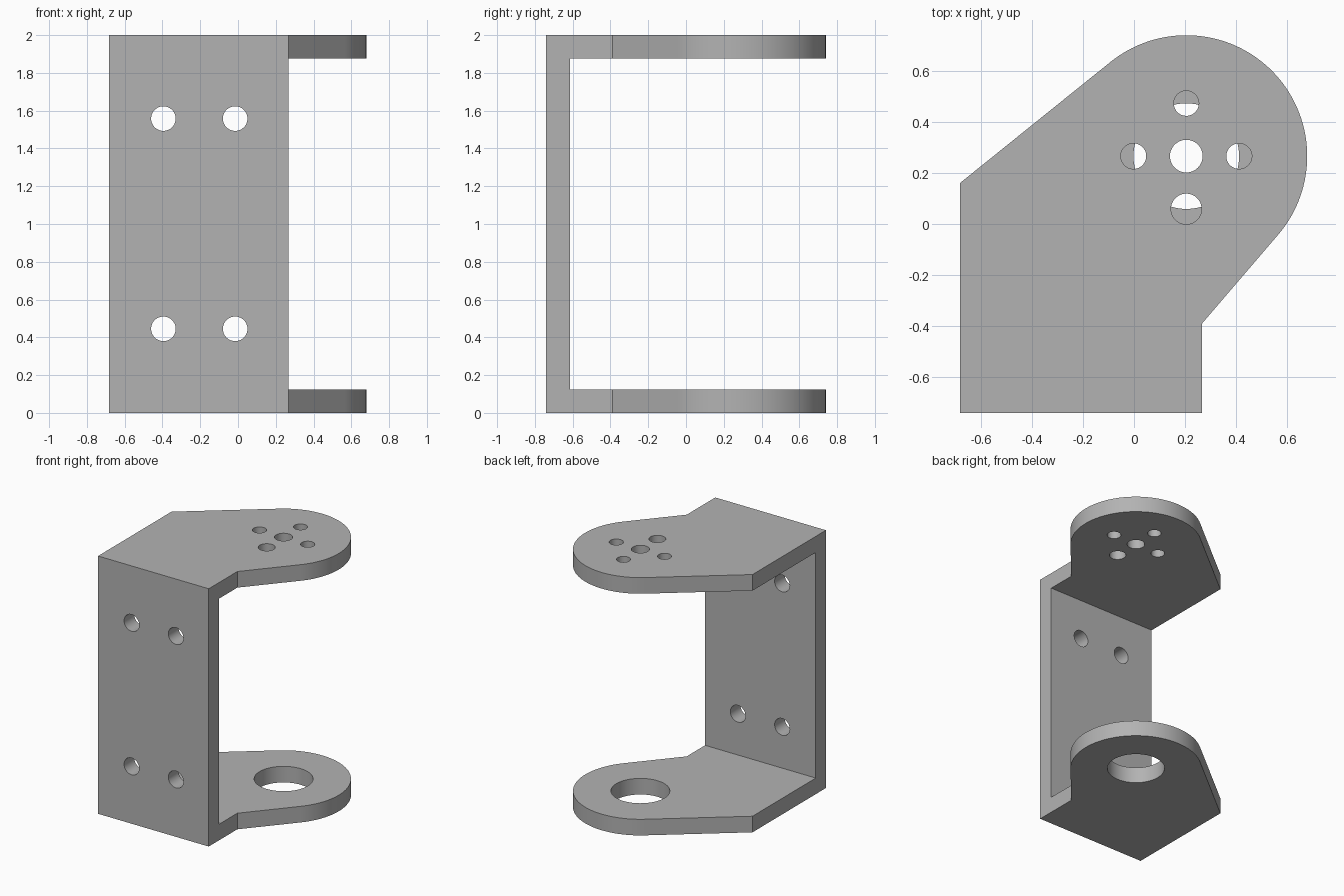
import bpy, bmesh
from math import pi, cos, sin, atan2, acos, hypot, radians

cube = bpy.data.objects.get("Cube")
if cube:
    bpy.data.objects.remove(cube, do_unlink=True)

LEFT, RIGHT, FRONT, HEIGHT, THICK = -0.683, 0.267, -0.74, 2.0, 0.125
CX, CY, R = 0.205, 0.266, 0.474      # centre and radius of the rounded ear

grey = bpy.data.materials.new("plain grey")
grey.use_nodes = True
colour = (0.45, 0.45, 0.45, 1)
grey.diffuse_color = colour
grey.node_tree.nodes["Principled BSDF"].inputs["Base Color"].default_value = colour


def prism(name, outline, z0, z1):
    """Extrude a counter-clockwise outline from z0 to z1."""
    bm = bmesh.new()
    base = bm.faces.new([bm.verts.new((x, y, z0)) for x, y in outline])
    top = bmesh.ops.extrude_face_region(bm, geom=[base])["geom"]
    verts = [g for g in top if isinstance(g, bmesh.types.BMVert)]
    bmesh.ops.translate(bm, verts=verts, vec=(0, 0, z1 - z0))
    bmesh.ops.recalc_face_normals(bm, faces=bm.faces)
    mesh = bpy.data.meshes.new(name)
    bm.to_mesh(mesh)
    bm.free()
    obj = bpy.data.objects.new(name, mesh)
    bpy.context.collection.objects.link(obj)
    mesh.materials.append(grey)
    return obj


def tangent_angle(x, y, side):
    """Angle on the ear where a straight edge from (x, y) touches it."""
    dx, dy = x - CX, y - CY
    return atan2(dy, dx) + side * acos(R / hypot(dx, dy))


def drill(x, y, z, radius, depth, upright=True):
    rot = (0, 0, 0) if upright else (pi / 2, 0, 0)
    bpy.ops.mesh.primitive_cylinder_add(vertices=64, radius=radius, depth=depth,
                                        location=(x, y, z), rotation=rot)
    cutter = bpy.context.object
    cutter.data.materials.append(grey)
    return cutter


# Full-height body: square front, straight flanks tangent to a rounded ear
shoulder_r, shoulder_l = (RIGHT, -0.39), (LEFT, 0.16)
a0 = tangent_angle(*shoulder_r, 1)
a1 = tangent_angle(*shoulder_l, -1) % (2 * pi)
STEPS = 72
arc = [(CX + R * cos(a0 + (a1 - a0) * i / STEPS),
        CY + R * sin(a0 + (a1 - a0) * i / STEPS)) for i in range(STEPS + 1)]
outline = [(LEFT, FRONT), (RIGHT, FRONT), shoulder_r, *arc, shoulder_l]
bracket = prism("bracket", outline, 0, HEIGHT)

# Open space between the two plates, behind the front wall
inner = FRONT + THICK
cutters = [prism("gap_cutter", [(-1, inner), (1, inner), (1, 1), (-1, 1)],
                 THICK, HEIGHT - THICK)]

# Top plate: centre hole with four screw holes around it
cutters.append(drill(CX, CY, HEIGHT, 0.064, 0.5))
for dx, dy, r in ((-1, 0, 0.05), (1, 0, 0.05), (0, 1, 0.049), (0, -1, 0.06)):
    cutters.append(drill(CX + 0.207 * dx, CY + 0.207 * dy, HEIGHT, r, 0.5))

# Bottom plate: large bearing hole
cutters.append(drill(CX, CY, 0, 0.207, 0.5))

# Front wall: four mounting holes
for x in (-0.395, -0.015):
    for z in (0.445, 1.558):
        cutters.append(drill(x, FRONT, z, 0.065, 0.5, upright=False))

# Apply every cut, then remove the cutters
bpy.ops.object.select_all(action="DESELECT")
bracket.select_set(True)
bpy.context.view_layer.objects.active = bracket
for cutter in cutters:
    mod = bracket.modifiers.new("cut", "BOOLEAN")
    mod.operation, mod.solver, mod.object = "DIFFERENCE", "EXACT", cutter
    bpy.ops.object.modifier_apply(modifier=mod.name)
    bpy.data.objects.remove(cutter, do_unlink=True)
bpy.ops.object.shade_smooth_by_angle(angle=radians(30))
